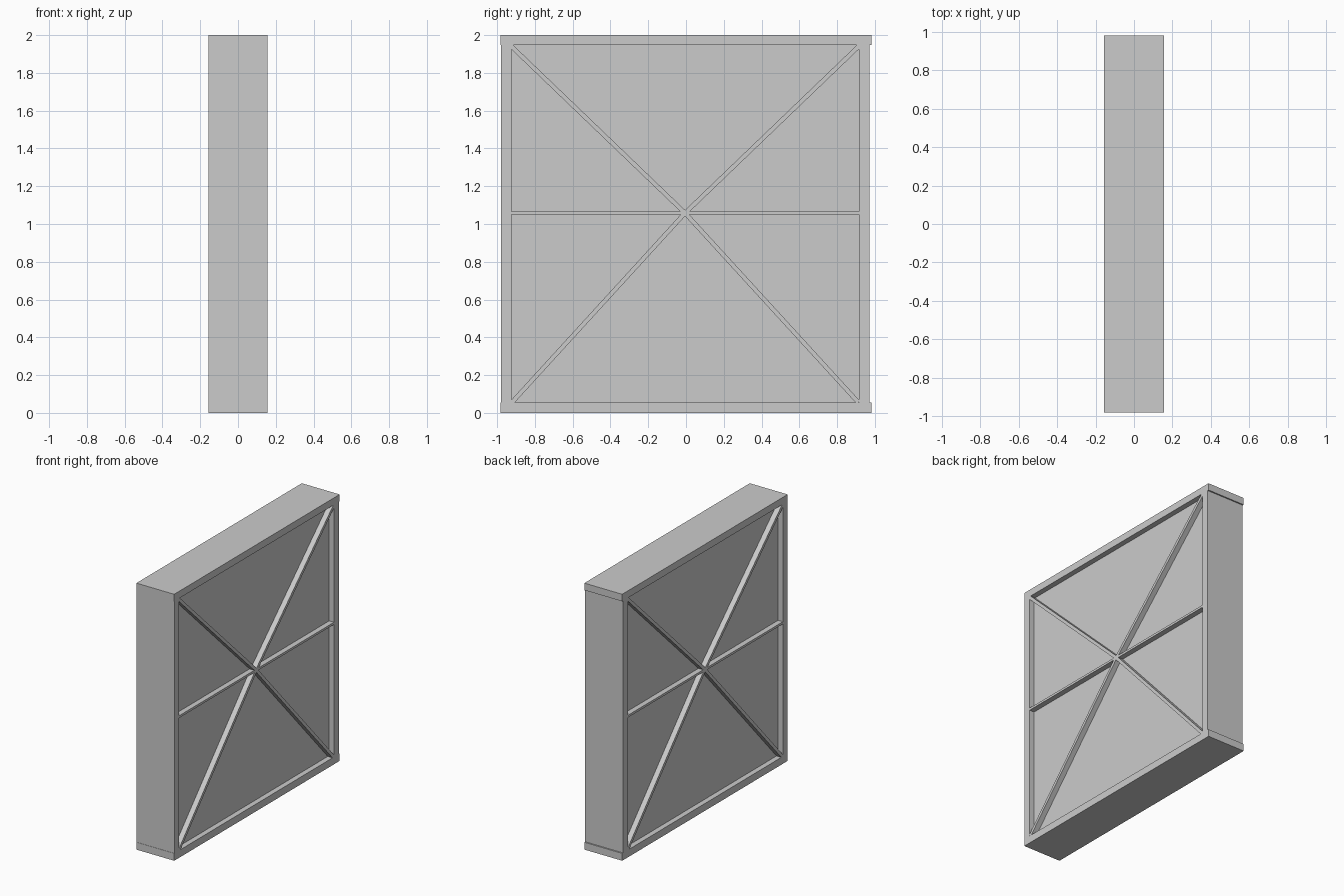
import bpy, math
from mathutils import Vector

if "Cube" in bpy.data.objects:
    bpy.data.objects.remove(bpy.data.objects["Cube"])


def box(name, lo, hi):
    """Axis-aligned box between two corners."""
    lo, hi = Vector(lo), Vector(hi)
    bpy.ops.mesh.primitive_cube_add(size=1, location=(lo + hi) / 2)
    ob = bpy.context.object
    ob.name = name
    ob.scale = hi - lo
    bpy.ops.object.transform_apply(location=False, rotation=False, scale=True)
    return ob


def bar(name, a, b, width, x0, x1):
    """Straight bar between two (y, z) points, spanning x0..x1."""
    dy, dz = b[0] - a[0], b[1] - a[1]
    bpy.ops.mesh.primitive_cube_add(
        size=1, location=((x0 + x1) / 2, (a[0] + b[0]) / 2, (a[1] + b[1]) / 2))
    ob = bpy.context.object
    ob.name = name
    ob.scale = (x1 - x0, math.hypot(dy, dz), width)
    bpy.ops.object.transform_apply(location=False, rotation=False, scale=True)
    ob.rotation_euler.x = math.atan2(dz, dy)
    return ob


D = 0.157        # half depth of the frame
P = 0.117        # half depth of the recessed panel
CENTRE = (-0.005, 1.058)

# Recessed core panel
box("panel", (-P, -0.925, 0.055), (P, 0.915, 1.947))

# Outer frame: top and bottom beams overhang the post on one side
box("bottom_beam", (-D, -0.981, 0), (D, 0.981, 0.055))
box("top_beam", (-D, -0.981, 1.947), (D, 0.981, 2))
box("front_post", (-D, -0.979, 0.055), (D, -0.925, 1.947))
box("back_post", (-D, 0.915, 0.055), (D, 0.971, 1.947))

# Braces on both faces: four diagonals and a cross rail
corners = {"lower_front": (-0.922, 0.055), "lower_back": (0.913, 0.055),
           "upper_front": (-0.928, 1.944), "upper_back": (0.918, 1.944)}
for side, s in (("right", 1), ("left", -1)):
    x0, x1 = sorted((s * P, s * D))
    for corner, yz in corners.items():
        bar(f"{side}_{corner}_brace", yz, CENTRE, 0.023, x0, x1)
    box(f"{side}_cross_rail", (x0, -0.925, 1.049), (x1, 0.915, 1.066))
